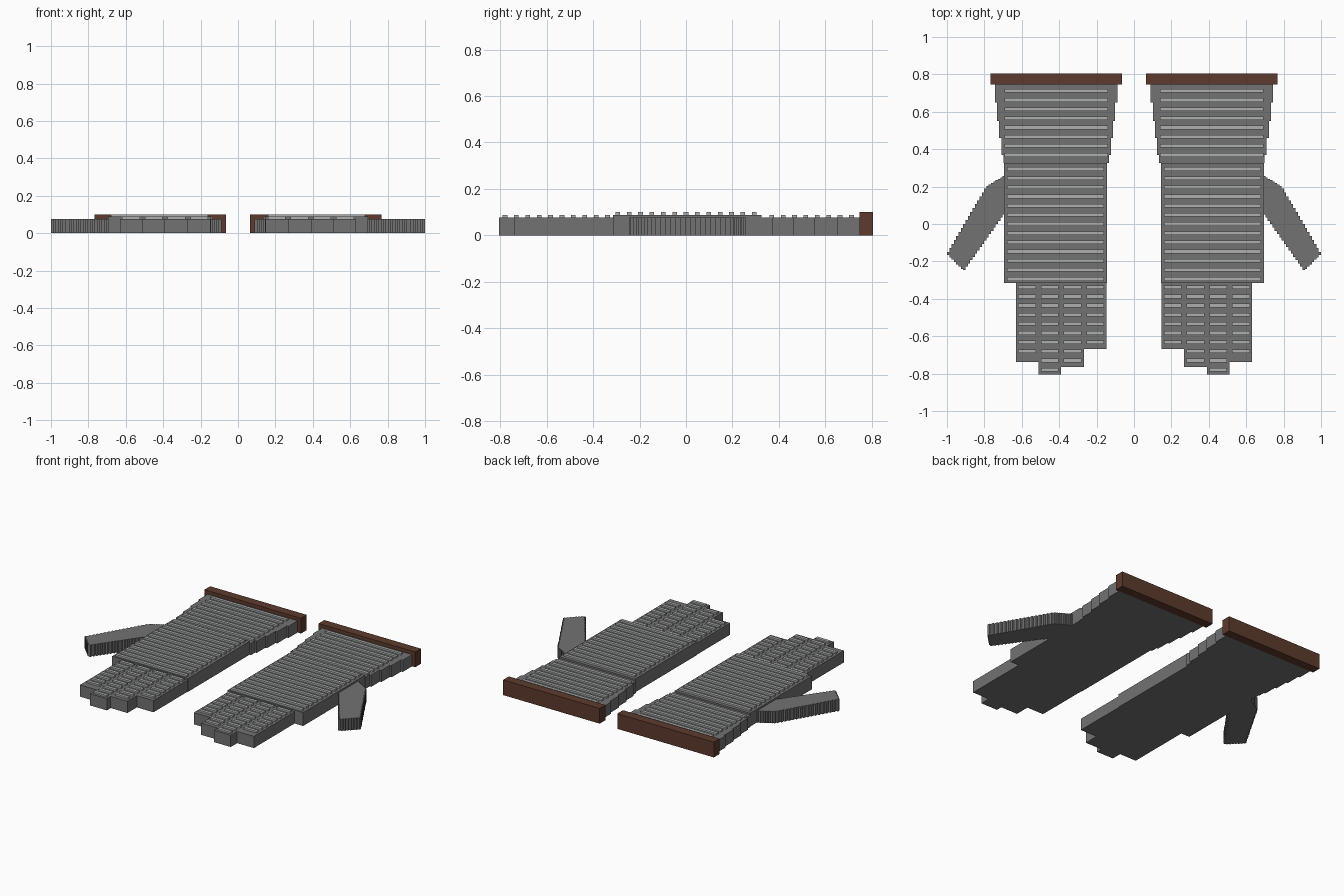
import bpy
import bmesh

cube = bpy.data.objects.get("Cube")
if cube:
    bpy.data.objects.remove(cube, do_unlink=True)


def material(name, color):
    m = bpy.data.materials.new(name)
    m.use_nodes = True
    m.diffuse_color = (*color, 1)
    m.node_tree.nodes["Principled BSDF"].inputs["Base Color"].default_value = (*color, 1)
    return m


GREY = material("dark grey knit", (0.17, 0.17, 0.17))
LIGHT = material("light grey rib", (0.42, 0.43, 0.43))
BROWN = material("brown trim", (0.11, 0.043, 0.026))


def prism(bm, outline, z0, z1):
    """Closed prism standing on an outline of x, y points."""
    low = [bm.verts.new((x, y, z0)) for x, y in outline]
    high = [bm.verts.new((x, y, z1)) for x, y in outline]
    bm.faces.new(low)
    bm.faces.new(high)
    for i in range(len(low)):
        j = (i + 1) % len(low)
        bm.faces.new((low[i], low[j], high[j], high[i]))


def box(bm, x0, x1, y0, y1, z0, z1):
    prism(bm, [(x0, y0), (x1, y0), (x1, y1), (x0, y1)], z0, z1)


def finish(bm, name, mat, side):
    bmesh.ops.scale(bm, vec=(side, 1, 1), verts=bm.verts)
    bmesh.ops.recalc_face_normals(bm, faces=bm.faces)
    mesh = bpy.data.meshes.new(name)
    bm.to_mesh(mesh)
    bm.free()
    mesh.materials.append(mat)
    bpy.context.collection.objects.link(bpy.data.objects.new(name, mesh))


def lerp(a, b, t):
    return a + (b - a) * t


def follow(path, x):
    """Height of a polyline at x."""
    for (xa, ya), (xb, yb) in zip(path, path[1:]):
        if x <= xb:
            return lerp(ya, yb, (x - xa) / (xb - xa))
    return path[-1][1]


LOW, HIGH, TOP = 0.077, 0.088, 0.1
PITCH, RIB = 0.049, 0.01
FINGER_TIPS = [-0.668, -0.765, -0.805, -0.738]
CUFF_STEPS = [0.326, 0.37, 0.46, 0.55, 0.65, 0.746]
OUTER = [(0.69, 0.26), (0.79, 0.20), (1.0, -0.16)]
INNER = [(0.69, 0.06), (0.91, -0.25), (1.0, -0.16)]


def glove(side, label):
    # Palm
    bm = bmesh.new()
    box(bm, 0.144, 0.694, -0.315, 0.326, 0, HIGH)
    finish(bm, label + "_palm", GREY, side)

    # Cuff flaring out in steps
    bm = bmesh.new()
    for i, (y0, y1) in enumerate(zip(CUFF_STEPS, CUFF_STEPS[1:])):
        half = lerp(0.282, 0.327, i / 4)
        box(bm, 0.416 - half, 0.416 + half, y0, y1, 0, LOW)
    finish(bm, label + "_cuff", GREY, side)

    # Trim band at the wrist opening
    bm = bmesh.new()
    box(bm, 0.064, 0.766, 0.746, 0.805, 0, TOP)
    finish(bm, label + "_trim", BROWN, side)

    # Palm and cuff ribs
    bm = bmesh.new()
    for i in range(13):
        y = (i - 6) * PITCH
        box(bm, 0.160, 0.678, y - RIB, y + RIB, HIGH, TOP)
    for i in range(8):
        y = 0.712 - i * PITCH
        box(bm, 0.140, 0.692, y - RIB, y + RIB, LOW, HIGH)
    finish(bm, label + "_hand_ribs", LIGHT, side)

    # Fingers and their ribs
    fingers, ribs = bmesh.new(), bmesh.new()
    for i, tip in enumerate(FINGER_TIPS):
        x0 = 0.147 + i * 0.1213
        box(fingers, x0, x0 + 0.1213, tip, -0.315, 0, LOW)
        y = -0.338
        while y - RIB > tip:
            box(ribs, x0 + 0.013, x0 + 0.108, y - RIB, y + RIB, LOW, HIGH)
            y -= PITCH
    finish(fingers, label + "_fingers", GREY, side)
    finish(ribs, label + "_finger_ribs", LIGHT, side)

    # Thumb with a finely stepped outline
    count = 25
    width = 0.31 / count
    upper, lower = [], []
    for i in range(count):
        x = 0.69 + i * width
        top, bottom = follow(OUTER, x + width / 2), follow(INNER, x + width / 2)
        upper += [(x, top), (x + width, top)]
        lower += [(x, bottom), (x + width, bottom)]
    bm = bmesh.new()
    prism(bm, lower + upper[::-1], 0, LOW)
    finish(bm, label + "_thumb", GREY, side)


glove(1, "left_glove")
glove(-1, "right_glove")
